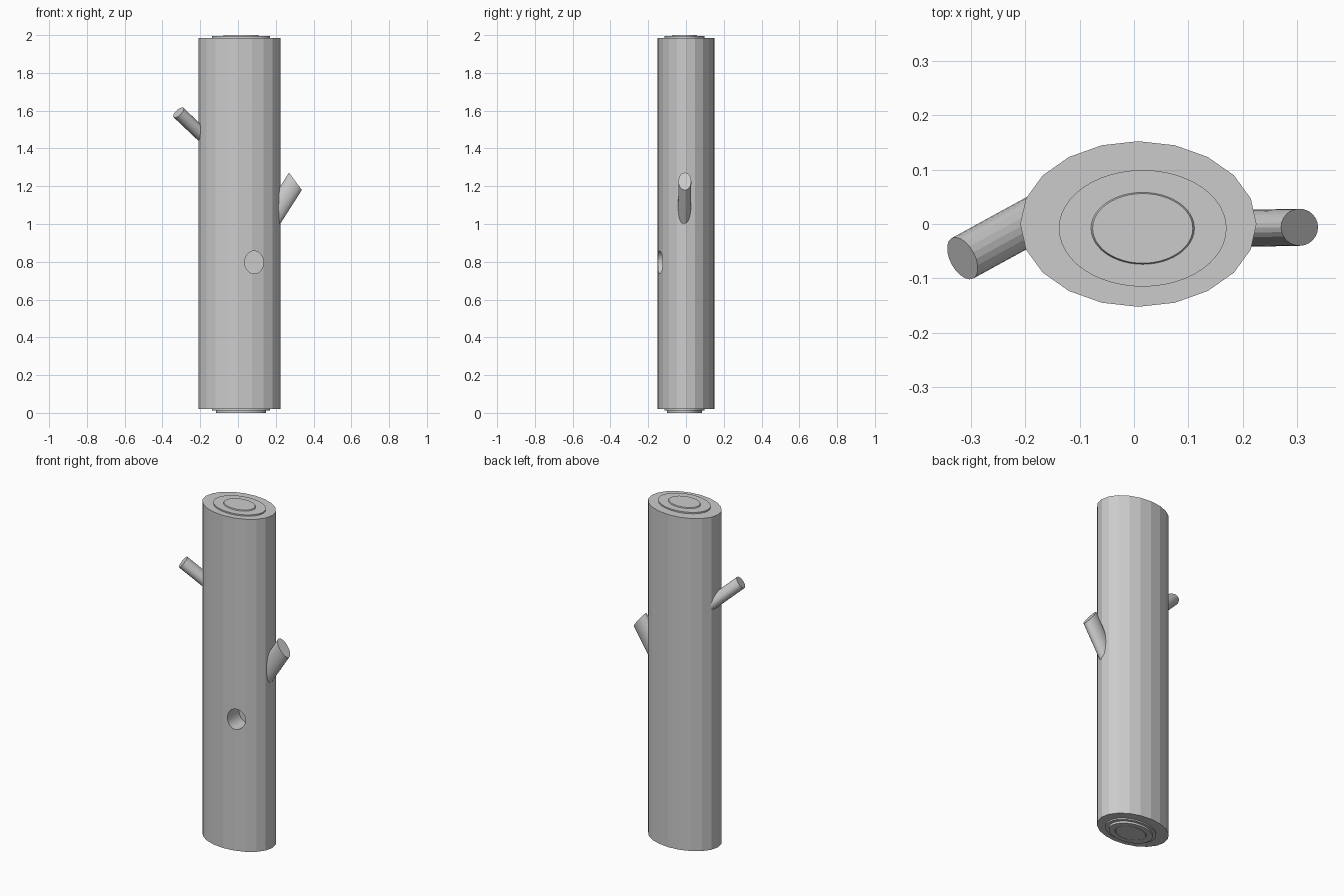
import bpy
import bmesh
import math
from mathutils import Vector

cube = bpy.data.objects.get("Cube")
if cube:
    bpy.data.objects.remove(cube, do_unlink=True)

GREY = (0.6, 0.6, 0.6, 1.0)
mat = bpy.data.materials.new("plain grey")
mat.use_nodes = True
mat.diffuse_color = GREY
mat.node_tree.nodes["Principled BSDF"].inputs["Base Color"].default_value = GREY


def loft(name, rings, sides):
    """Skin elliptical rings, each given as (centre, half axis, half axis), with capped ends."""
    bm = bmesh.new()
    loops = []
    for centre, u, v in rings:
        c, u, v = Vector(centre), Vector(u), Vector(v)
        angles = [2 * math.pi * i / sides for i in range(sides)]
        loops.append([bm.verts.new(c + u * math.cos(a) + v * math.sin(a)) for a in angles])
    for low, high in zip(loops, loops[1:]):
        for i in range(sides):
            j = (i + 1) % sides
            bm.faces.new((low[i], low[j], high[j], high[i]))
    bm.faces.new(loops[0])
    bm.faces.new(loops[-1])
    bmesh.ops.recalc_face_normals(bm, faces=bm.faces)
    mesh = bpy.data.meshes.new(name)
    bm.to_mesh(mesh)
    bm.free()
    obj = bpy.data.objects.new(name, mesh)
    bpy.context.collection.objects.link(obj)
    mesh.materials.append(mat)
    return obj


def growth_rings(name, steps):
    """Stepped oval plate on a log end; steps are (half width, z)."""
    centre = (0.016, -0.008)
    rings = [((*centre, z), (w, 0, 0), (0, w * 0.695, 0)) for w, z in steps]
    return loft(name, rings, 48)


def branch(name, tip, path, u, v, sides):
    """Straight stub running back from its tip into the trunk."""
    tip = Vector(tip)
    return loft(name, [(tip - Vector(path), u, v), (tip, u, v)], sides)


# Trunk: faceted oval log
trunk = loft("trunk", [((0.008, 0, z), (0.217, 0, 0), (0, 0.152, 0)) for z in (0.02, 1.986)], 20)

# Knot hole cut into the front
cutter = loft("knot_hole_cutter",
              [((0.085, y, 0.797), (0.05, 0, 0), (0, 0, 0.06)) for y in (-0.3, -0.04)], 32)
cutter.hide_render = True
cutter.hide_viewport = True
cut = trunk.modifiers.new("knot_hole", 'BOOLEAN')
cut.operation = 'DIFFERENCE'
cut.solver = 'EXACT'
cut.object = cutter

# Growth rings on both ends
growth_rings("top_rings", [(0.154, 1.98), (0.154, 1.994), (0.095, 1.994), (0.092, 2.0)])
growth_rings("bottom_rings", [(0.154, 0.03), (0.154, 0.012), (0.132, 0.012), (0.132, 0.0),
                              (0.095, 0.0), (0.095, 0.006), (0.091, 0.006), (0.091, 0.0)])

# Branch stubs
branch("left_branch", (0.304, -0.006, 1.226), (0.15, 0.003, 0.235),
       (0.034, 0, -0.046), (0, 0.034, 0), 24)
branch("right_branch", (-0.315, -0.063, 1.59), (-0.19, -0.104, 0.18),
       (0.02, -0.037, 0), (-0.02, -0.011, -0.027), 20)
